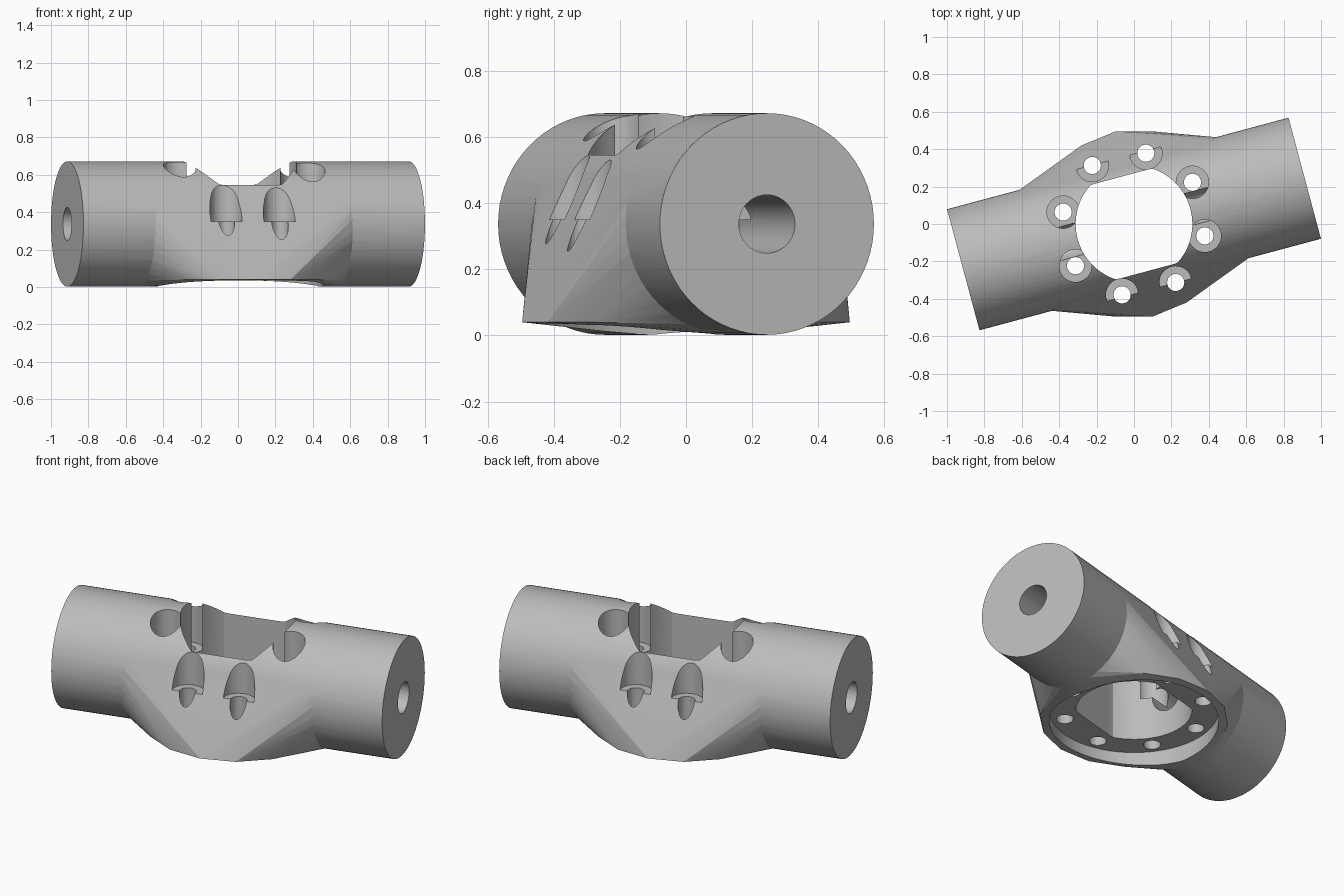
import bpy, bmesh, math
from mathutils import Matrix, Vector

cube = bpy.data.objects.get("Cube")
if cube:
    bpy.data.objects.remove(cube, do_unlink=True)

ANGLE = math.radians(15)      # tube heading in plan
TURN = Matrix.Rotation(ANGLE, 4, "Z")
LENGTH, RADIUS, AXIS_Z = 1.89, 0.335, 0.337

grey = bpy.data.materials.new("machined_grey")
grey.use_nodes = True
grey.diffuse_color = (0.5, 0.5, 0.5, 1)
grey.node_tree.nodes["Principled BSDF"].inputs["Base Color"].default_value = (0.5, 0.5, 0.5, 1)


def make_object(name, bm):
    bmesh.ops.recalc_face_normals(bm, faces=bm.faces)
    mesh = bpy.data.meshes.new(name)
    bm.to_mesh(mesh)
    bm.free()
    mesh.materials.append(grey)
    obj = bpy.data.objects.new(name, mesh)
    bpy.context.collection.objects.link(obj)
    return obj


def along_tube(name, radius, length, segments):
    bm = bmesh.new()
    place = Matrix.Translation((0, 0, AXIS_Z)) @ TURN @ Matrix.Rotation(math.pi / 2, 4, "Y")
    bmesh.ops.create_cone(bm, cap_ends=True, segments=segments, radius1=radius,
                          radius2=radius, depth=length, matrix=place)
    return make_object(name, bm)


def upright(name, radius, low, high, x=0, y=0, segments=32):
    bm = bmesh.new()
    bmesh.ops.create_cone(bm, cap_ends=True, segments=segments, radius1=radius, radius2=radius,
                          depth=high - low, matrix=Matrix.Translation((x, y, (low + high) / 2)))
    return make_object(name, bm)


def combine(target, other, operation):
    mod = target.modifiers.new(operation.title(), "BOOLEAN")
    mod.operation, mod.object, mod.solver = operation, other, "EXACT"
    bpy.context.view_layer.objects.active = target
    bpy.ops.object.modifier_apply(modifier=mod.name)
    bpy.data.objects.remove(other, do_unlink=True)


# Main tube
body = along_tube("bearing_housing", RADIUS, LENGTH, 72)

# Faceted flange blended into the tube by a convex hull
bm = bmesh.new()
for k in range(16):
    a = math.radians(11.25 + 22.5 * k)
    bm.verts.new((0.505 * math.cos(a), 0.505 * math.sin(a), 0.04))
for side in (-0.55, 0.55):
    for k in range(36):
        a = math.tau * (k + 0.5) / 36
        point = Vector((side, 0.334 * math.cos(a), 0.334 * math.sin(a) + AXIS_Z))
        bm.verts.new(TURN @ point)
hull = bmesh.ops.convex_hull(bm, input=bm.verts)
loose = [v for v in bm.verts if not v.link_faces]
bmesh.ops.delete(bm, geom=loose, context="VERTS")
combine(body, make_object("flange_blend", bm), "UNION")

# Shallow recess under the flange
combine(body, upright("recess_cutter", 0.455, -0.2, 0.1, segments=64), "DIFFERENCE")

# Vertical bore with two flat sides parallel to the tube
bm = bmesh.new()
outline = []
for k in range(64):
    a = math.tau * k / 64
    x, y = 0.312 * math.cos(a), 0.312 * math.sin(a)
    outline.append(TURN @ Vector((x, max(-0.262, min(0.262, y)), -0.1)))
base = bm.faces.new([bm.verts.new(p) for p in outline])
raised = bmesh.ops.extrude_face_region(bm, geom=[base])["geom"]
bmesh.ops.translate(bm, vec=(0, 0, 1), verts=[g for g in raised if isinstance(g, bmesh.types.BMVert)])
combine(body, make_object("bore_cutter", bm), "DIFFERENCE")

# Shaft hole through both ends
combine(body, along_tube("shaft_cutter", 0.088, 2.2, 40), "DIFFERENCE")

# Eight counterbored bolt holes
for k in range(8):
    a = math.radians(45 * k - 9.5)
    x, y = 0.384 * math.cos(a), 0.384 * math.sin(a)
    combine(body, upright("counterbore_cutter", 0.087, 0.35, 0.9, x, y), "DIFFERENCE")
    combine(body, upright("bolt_cutter", 0.046, -0.1, 0.6, x, y, 24), "DIFFERENCE")

# Smooth curved walls, sharp rims
for obj in bpy.context.selected_objects:
    obj.select_set(False)
body.select_set(True)
bpy.context.view_layer.objects.active = body
bpy.ops.object.shade_smooth_by_angle(angle=math.radians(12))
